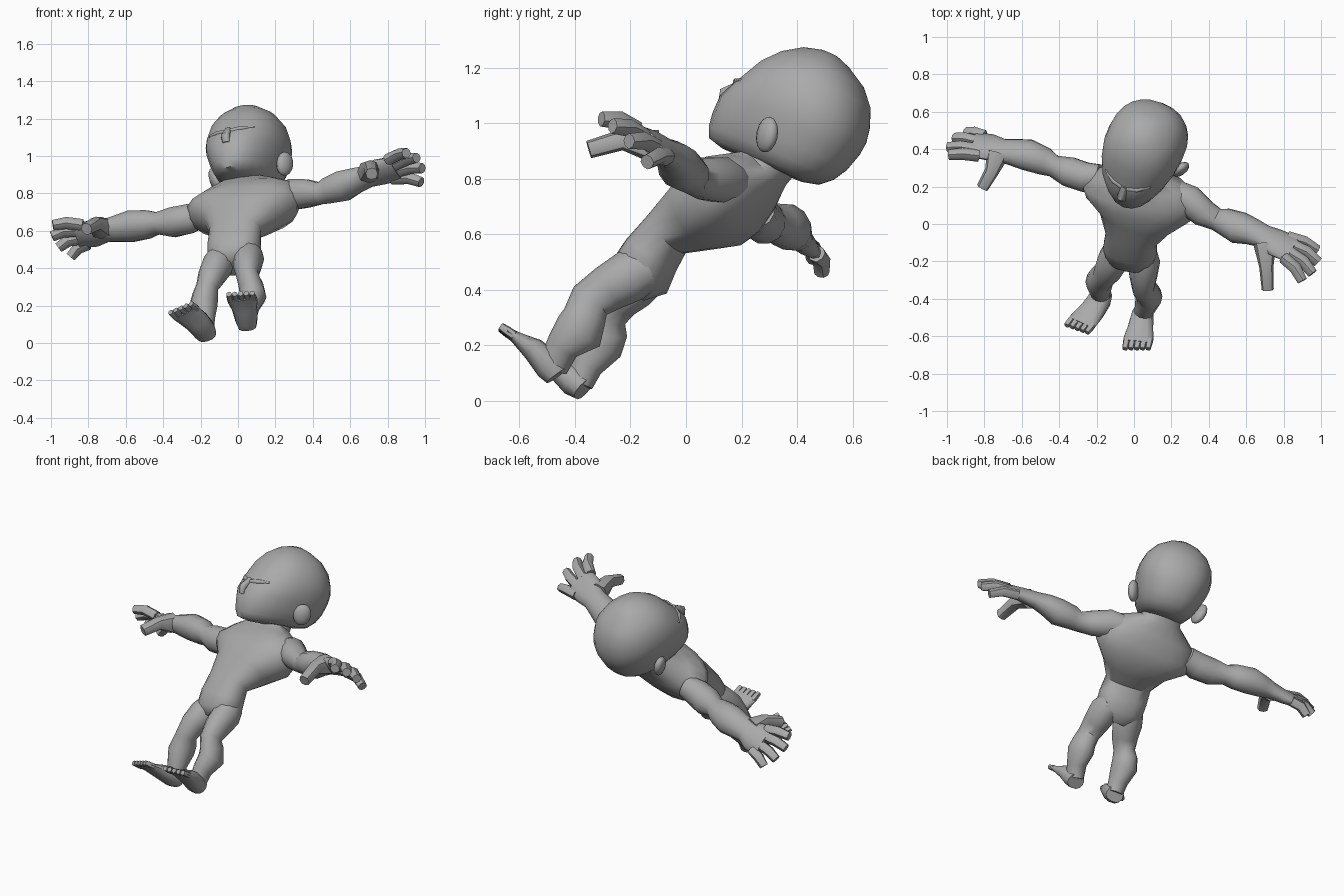
import bpy, bmesh, math
from mathutils import Vector, Matrix

cube = bpy.data.objects.get("Cube")
if cube:
    bpy.data.objects.remove(cube)

skin = bpy.data.materials.new("plain grey")
skin.use_nodes = True
grey = (0.4, 0.4, 0.4, 1)
skin.diffuse_color = grey
skin.node_tree.nodes["Principled BSDF"].inputs["Base Color"].default_value = grey


def finish(name, bm):
    """Turn a bmesh into a smooth-shaded object."""
    bmesh.ops.recalc_face_normals(bm, faces=bm.faces)
    mesh = bpy.data.meshes.new(name)
    bm.to_mesh(mesh)
    bm.free()
    mesh.materials.append(skin)
    obj = bpy.data.objects.new(name, mesh)
    bpy.context.collection.objects.link(obj)
    bpy.ops.object.select_all(action='DESELECT')
    obj.select_set(True)
    bpy.context.view_layer.objects.active = obj
    bpy.ops.object.shade_smooth_by_angle(angle=math.radians(50))
    return obj


def loft(name, rings):
    """Skin a list of closed rings and cap both ends."""
    bm = bmesh.new()
    loops = [[bm.verts.new(p) for p in ring] for ring in rings]
    n = len(loops[0])
    for lower, upper in zip(loops, loops[1:]):
        for i in range(n):
            j = (i + 1) % n
            bm.faces.new((lower[i], lower[j], upper[j], upper[i]))
    bm.faces.new(loops[0])
    bm.faces.new(loops[-1])
    return finish(name, bm)


def oval(sides, power):
    """Points of a unit oval; a power below one makes it boxier."""
    def shape(v):
        return math.copysign(abs(v) ** power, v)
    turns = [math.tau * k / sides for k in range(sides)]
    return [(shape(math.cos(t)), shape(math.sin(t))) for t in turns]


def limb(name, rows, side, sides=12, power=1):
    """Oval tube; each row is x, y, z, radius along side, other radius."""
    centres = [Vector(r[:3]) for r in rows]
    rings = []
    for i, row in enumerate(rows):
        tangent = centres[min(i + 1, len(rows) - 1)] - centres[max(i - 1, 0)]
        tangent.normalize()
        across = Vector(side)
        across = (across - tangent * across.dot(tangent)).normalized()
        other = tangent.cross(across)
        rings.append([centres[i] + across * row[3] * c + other * row[4] * s
                      for c, s in oval(sides, power)])
    return loft(name, rings)


def digit(name, base, tip, radius, side, bend=(0, 0, 0), root=1):
    """Finger, thumb or toe with a root, a knuckle and a narrower tip."""
    a, b = Vector(base), Vector(tip)
    middle = (a + b) / 2 + Vector(bend)
    rows = [(*a, radius * root, radius * root), (*middle, radius, radius),
            (*b, radius * 0.85, radius * 0.85)]
    return limb(name, rows, side, 8, 0.85)


# Torso and neck, leaning back
limb("torso", [
    (-.02, -.205, .405, .08, .065), (-.02, -.165, .45, .14, .11),
    (-.02, -.125, .525, .145, .10), (-.015, -.07, .60, .14, .09),
    (.01, .02, .655, .20, .125), (.03, .10, .70, .295, .155),
    (.035, .17, .745, .315, .145), (.035, .235, .79, .245, .115),
    (.04, .29, .84, .12, .09), (.05, .36, .92, .09, .09),
], (.965, -.22, .14), 20, 0.85)

# Head frame: columns are left, forward and up
left = Vector((.91, -.36, .2)).normalized()
forward = left.cross(Vector((-.044, .4, .92))).normalized()
up = forward.cross(left)
head_frame = Matrix.Translation((.06, .42, 1.03)) @ Matrix((left, forward, up)).transposed().to_4x4()

# Head: rows are height, front reach, back reach, half width
rings = []
for height, front, back, width in [
        (-.222, .24, -.10, .08), (-.208, .295, -.155, .13), (-.17, .31, -.20, .16),
        (-.12, .315, -.23, .183), (-.05, .312, -.25, .205), (0, .285, -.253, .215),
        (.05, .255, -.243, .213), (.12, .215, -.215, .195), (.18, .16, -.16, .152),
        (.225, .095, -.08, .085), (.243, .03, -.03, .03)]:
    middle = min(-.01, (front + back) / 2)
    rings.append([head_frame @ Vector((width * c, middle + s * (front - middle if s > 0
                                                                else middle - back), height))
                  for c, s in oval(24, 0.9)])
loft("head", rings)


def on_head(rows):
    return [(*(head_frame @ Vector(r[:3])), *r[3:]) for r in rows]


# Brow ridge and nose
limb("brow", on_head([(-.13, .222, .025, .006, .006), (-.07, .26, .015, .014, .014),
                      (0, .275, .005, .014, .014), (.07, .26, .015, .014, .014),
                      (.13, .222, .025, .006, .006)]), up, 8)
limb("nose", on_head([(0, .27, .02, .016, .015), (0, .315, -.035, .026, .024),
                      (0, .31, -.07, .02, .014)]), left, 8)

# Ears, angled away from the head
for name, sign in (("left_ear", 1), ("right_ear", -1)):
    bm = bmesh.new()
    place = (head_frame @ Matrix.Translation((sign * .205, .005, -.125))
             @ Matrix.Rotation(sign * .5, 4, 'Z') @ Matrix.Rotation(sign * .25, 4, 'Y')
             @ Matrix.Diagonal((.03, .052, .065, 1)))
    bmesh.ops.create_uvsphere(bm, u_segments=12, v_segments=8, radius=1, matrix=place)
    finish(name, bm)

# Left arm with palm
left_across = (-.01, -.75, .65)
limb("left_arm", [
    (.22, .17, .78, .07, .07), (.29, .13, .795, .085, .085), (.37, .06, .80, .08, .075),
    (.44, .025, .80, .062, .06), (.48, .015, .815, .075, .07), (.56, -.02, .84, .092, .08),
    (.63, -.04, .87, .078, .065), (.69, -.065, .89, .07, .05),
    (.76, -.10, .915, .092, .042), (.85, -.14, .935, .092, .032)], left_across)

# Right arm with palm
right_across = (0, -.7, .7)
limb("right_arm", [
    (-.18, .25, .69, .07, .07), (-.26, .25, .665, .082, .082), (-.35, .28, .645, .085, .08),
    (-.43, .31, .64, .062, .06), (-.48, .335, .635, .08, .075), (-.57, .37, .625, .092, .08),
    (-.65, .385, .61, .08, .065), (-.71, .395, .60, .072, .05),
    (-.77, .41, .585, .092, .042), (-.86, .425, .575, .092, .032)], right_across)

# Fingers: base and tip of each, from index to little
names = ("index", "middle", "ring", "little")
left_fingers = [((.80, -.18, .98), (.90, -.305, 1.015)), ((.83, -.15, .95), (.955, -.265, .99)),
                ((.84, -.11, .915), (.985, -.205, .935)), ((.82, -.07, .88), (.98, -.14, .86))]
right_fingers = [((-.83, .365, .63), (-.99, .37, .63)), ((-.85, .40, .60), (-.995, .41, .57)),
                 ((-.84, .44, .56), (-.96, .46, .51)), ((-.80, .47, .53), (-.895, .49, .46))]
for name, (base, tip) in zip(names, left_fingers):
    digit("left_" + name + "_finger", base, tip, .031, left_across, (.012, .008, .012))
for name, (base, tip) in zip(names, right_fingers):
    digit("right_" + name + "_finger", base, tip, .031, right_across, (-.008, .008, .012))
digit("left_thumb", (.70, -.11, .915), (.715, -.35, .905), .038, (1, 0, 0), (0, 0, .03), 1.6)
digit("right_thumb", (-.73, .37, .615), (-.81, .195, .61), .038, (1, 0, 0), (.01, 0, .025), 1.6)

# Legs from hip to ankle
limb("left_leg", [
    (.05, -.14, .48, .07, .08), (.055, -.20, .45, .085, .095), (.05, -.28, .405, .075, .085),
    (.05, -.345, .36, .06, .078), (.07, -.365, .305, .066, .078),
    (.08, -.385, .25, .072, .092), (.06, -.445, .195, .056, .062), (.045, -.48, .12, .05, .055)],
    (1, 0, 0))
limb("right_leg", [
    (-.09, -.13, .46, .07, .08), (-.11, -.19, .415, .085, .09), (-.14, -.25, .36, .075, .08),
    (-.165, -.285, .30, .06, .07), (-.175, -.29, .25, .07, .08),
    (-.185, -.31, .20, .075, .085), (-.18, -.36, .125, .056, .06), (-.175, -.385, .06, .05, .05)],
    (1, 0, 0))


def foot(label, rows, side):
    """Wedge-shaped foot with a row of five toes."""
    limb(label + "_foot", rows, side, 12, 0.85)
    ball, across = Vector(rows[-1][:3]), Vector(side).normalized()
    ahead = (ball - Vector(rows[-2][:3])).normalized()
    for k in range(5):
        start = ball + across * (k - 2) * .031 - ahead * .02
        digit(f"{label}_toe_{k + 1}", start, start + ahead * .06, .017, side)


foot("left", [(.05, -.465, .09, .05, .045), (.045, -.49, .125, .06, .056),
              (.035, -.55, .185, .068, .043), (.025, -.61, .225, .08, .023),
              (.02, -.635, .242, .08, .018)], (1, 0, .05))
foot("right", [(-.165, -.37, .04, .052, .043), (-.18, -.40, .068, .062, .056),
               (-.22, -.46, .115, .07, .043), (-.265, -.51, .15, .08, .023),
               (-.285, -.535, .168, .08, .018)], (.85, -.3, .35))
